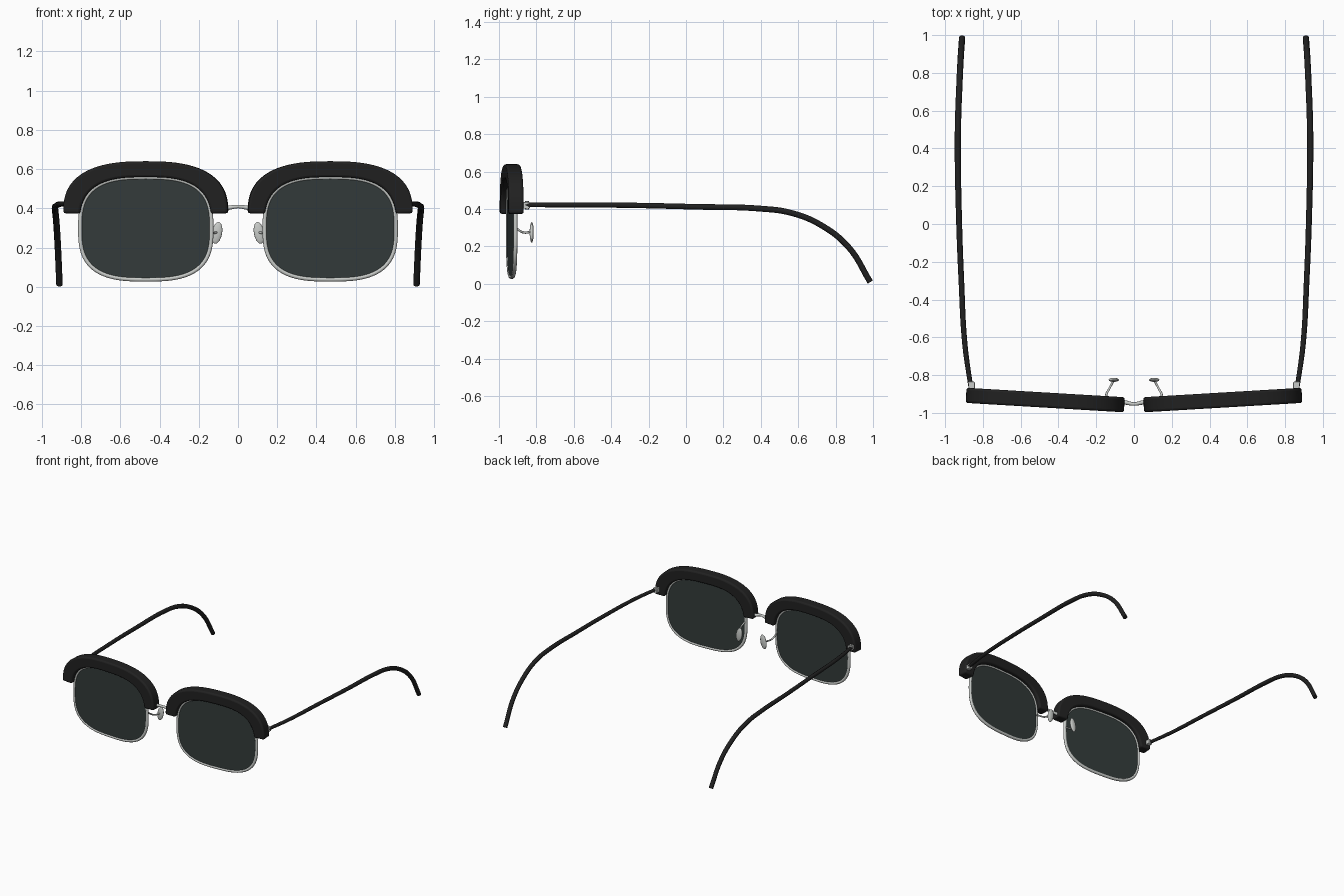
import bpy, bmesh, math
from mathutils import Matrix, Vector

cube = bpy.data.objects.get("Cube")
if cube:
    bpy.data.objects.remove(cube, do_unlink=True)


def material(name, rgb, metallic=0.0):
    m = bpy.data.materials.new(name)
    m.use_nodes = True
    m.diffuse_color = (*rgb, 1)
    m.node_tree.nodes["Principled BSDF"].inputs["Base Color"].default_value = (*rgb, 1)
    return m


BLACK = material("black_plastic", (0.015, 0.015, 0.015))
SILVER = material("silver_metal", (0.58, 0.6, 0.58))
GLASS = material("dark_lens", (0.033, 0.043, 0.042))

# Each half of the front is angled slightly backwards towards the temple
TILT = Matrix.Translation((0.47, -0.932, 0)) @ Matrix.Rotation(math.radians(3.4), 4, 'Z')


def finish(obj, mat, bevel=0, mirror=True):
    """Colour and smooth a part, round its edges and mirror it to the other side."""
    obj.data.materials.clear()
    obj.data.materials.append(mat)
    bpy.ops.object.select_all(action='DESELECT')
    obj.select_set(True)
    bpy.context.view_layer.objects.active = obj
    bpy.ops.object.shade_smooth_by_angle(angle=math.radians(40))
    if bevel:
        b = obj.modifiers.new("rounded_edges", 'BEVEL')
        b.width, b.segments, b.limit_method = bevel, 3, 'ANGLE'
        b.angle_limit = math.radians(40)
    if mirror:
        obj.modifiers.new("mirror", 'MIRROR').use_mirror_merge = False
    return obj


def from_bmesh(name, bm, mat, **kw):
    bmesh.ops.recalc_face_normals(bm, faces=bm.faces)
    mesh = bpy.data.meshes.new(name)
    bm.to_mesh(mesh)
    bm.free()
    obj = bpy.data.objects.new(name, mesh)
    bpy.context.collection.objects.link(obj)
    return finish(obj, mat, **kw)


def slab(name, outline, depth, mat, **kw):
    """Extrude an x-z outline through its depth and set it in the angled front."""
    bm = bmesh.new()
    face = bm.faces.new([bm.verts.new((x, -depth / 2, z)) for x, z in outline])
    new = bmesh.ops.extrude_face_region(bm, geom=[face])["geom"]
    verts = [g for g in new if isinstance(g, bmesh.types.BMVert)]
    bmesh.ops.translate(bm, verts=verts, vec=(0, depth, 0))
    bm.transform(TILT)
    return from_bmesh(name, bm, mat, **kw)


def tube(name, points, radius, mat, cyclic=False, taper=None, mirror=True, kind='BEZIER'):
    """Sweep a round section along a path."""
    curve = bpy.data.curves.new(name, 'CURVE')
    curve.dimensions = '3D'
    curve.bevel_depth, curve.bevel_resolution = radius, 3
    curve.use_fill_caps = True
    curve.resolution_u = 8
    spline = curve.splines.new(kind)
    knots = spline.bezier_points if kind == 'BEZIER' else spline.points
    knots.add(len(points) - 1)
    for i, (knot, p) in enumerate(zip(knots, points)):
        if kind == 'BEZIER':
            knot.co = p
            knot.handle_left_type = knot.handle_right_type = 'AUTO'
        else:
            knot.co = (*p, 1)
        knot.radius = taper[i] if taper else 1
    spline.use_cyclic_u = cyclic
    obj = bpy.data.objects.new(name, curve)
    bpy.context.collection.objects.link(obj)
    bpy.ops.object.select_all(action='DESELECT')
    obj.select_set(True)
    bpy.context.view_layer.objects.active = obj
    bpy.ops.object.convert(target='MESH')
    return finish(bpy.context.object, mat, mirror=mirror)


def rounded(a, b, zc, power, start, end, count):
    """Points on a squared-off ellipse between two angles."""
    pts = []
    for i in range(count):
        t = start + (end - start) * i / (count - 1)
        c, s = math.cos(t), math.sin(t)
        pts.append((a * math.copysign(abs(c) ** (2 / power), c),
                    zc + b * math.copysign(abs(s) ** (2 / power), s)))
    return pts


# Lenses and the thin metal rims around them
loop = rounded(0.335, 0.26, 0.297, 2.9, 0, 2 * math.pi, 97)[:-1]
slab("lenses", loop, 0.012, GLASS)
tube("rims", [TILT @ Vector((x, 0, z)) for x, z in loop], 0.011, SILVER,
     cyclic=True, kind='POLY')

# Heavy brow arches over the upper half of each lens
cut = 0.165
arch = rounded(0.42, 0.265, 0.375, 2.6, 0, math.pi, 49)
arch += rounded(0.338, 0.262, 0.297, 2.9, math.pi - cut, cut, 45)
slab("brows", arch, 0.08, BLACK, bevel=0.012)

# Bridge between the two halves
tube("bridge", [(-0.08, -0.94, 0.395), (-0.04, -0.946, 0.404), (0, -0.953, 0.409),
                (0.04, -0.946, 0.404), (0.08, -0.94, 0.395)], 0.01, SILVER,
     taper=[1.3, 1.1, 0.9, 1.1, 1.3], mirror=False)

# Nose pads on bent wire arms
bm = bmesh.new()
bmesh.ops.create_uvsphere(bm, u_segments=24, v_segments=14, radius=1)
bm.transform(Matrix.Translation((0.107, -0.825, 0.275))
             @ Matrix.Rotation(math.radians(-10), 4, 'Y')
             @ Matrix.Diagonal((0.026, 0.011, 0.056, 1)))
from_bmesh("nose_pads", bm, SILVER)
tube("nose_pad_arms", [(0.142, -0.945, 0.32), (0.147, -0.905, 0.295),
                       (0.13, -0.87, 0.275), (0.108, -0.828, 0.278)], 0.006, SILVER)

# Hinge blocks with a small upright barrel
bm = bmesh.new()
bmesh.ops.create_cube(bm, size=1)
bm.transform(Matrix.Translation((0.86, -0.86, 0.42)) @ Matrix.Diagonal((0.034, 0.05, 0.036, 1)))
from_bmesh("hinges", bm, SILVER, bevel=0.004)
tube("hinge_barrels", [(0.86, -0.85, 0.397), (0.86, -0.85, 0.443)], 0.01, SILVER, kind='POLY')

# Temples, bowed outwards and hooked down behind the ear
tube("temples", [(0.864, -0.865, 0.422), (0.895, -0.64, 0.422), (0.914, -0.3, 0.42),
                 (0.927, 0.05, 0.412), (0.933, 0.4, 0.402), (0.931, 0.56, 0.38),
                 (0.925, 0.72, 0.315), (0.918, 0.87, 0.195), (0.91, 0.985, 0.01)],
     0.0165, BLACK, taper=[0.75, 0.85, 0.9, 0.95, 1, 1, 1, 1, 1])
